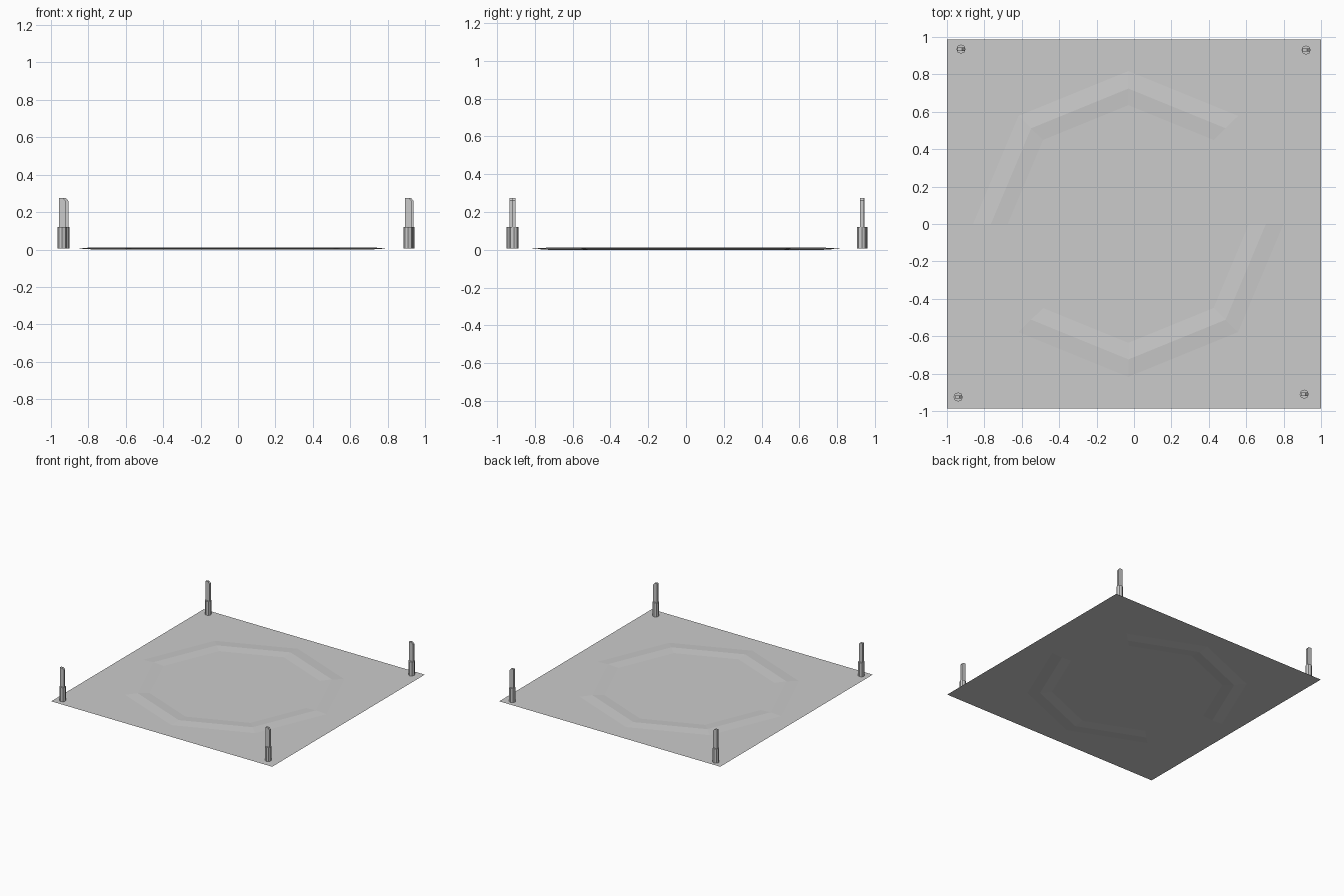
import bpy, bmesh, math

if "Cube" in bpy.data.objects:
    bpy.data.objects.remove(bpy.data.objects["Cube"])

Z0 = 0.006  # level of the thin floor sheet


def make(name, bm):
    bmesh.ops.recalc_face_normals(bm, faces=bm.faces)
    me = bpy.data.meshes.new(name)
    bm.to_mesh(me)
    bm.free()
    ob = bpy.data.objects.new(name, me)
    bpy.context.collection.objects.link(ob)
    return ob


# Thin floor sheet
bm = bmesh.new()
bm.faces.new([bm.verts.new((x, y, Z0)) for x, y in
              ((-1, -0.986), (1, -0.986), (1, 0.986), (-1, 0.986))])
make("floor_sheet", bm)

# Very flat eight-sided ring lying in the sheet
bm = bmesh.new()
profile = [(0.645, 0), (0.735, 0.006), (0.83, 0), (0.735, -0.006)]
rings = []
for i in range(8):
    a = i * math.tau / 8
    rings.append([bm.verts.new((-0.03 + r * math.cos(a), 0.985 * r * math.sin(a), Z0 + h))
                  for r, h in profile])
for i in range(8):
    p, q = rings[i], rings[(i + 1) % 8]
    for j in range(4):
        k = (j + 1) % 4
        bm.faces.new((p[j], q[j], q[k], p[k]))
make("flat_ring", bm)


# Corner posts: eight-sided socket with a flat blade, clipped on one top corner
def post(name, cx, cy):
    bm = bmesh.new()
    res = bmesh.ops.create_cone(bm, cap_ends=True, segments=8, radius1=0.0245,
                                radius2=0.0245, depth=0.114)
    bmesh.ops.translate(bm, verts=res["verts"], vec=(cx, cy, Z0 + 0.057))
    outline = [(-0.018, 0.12), (0.018, 0.12), (0.018, 0.26), (0.006, 0.275), (-0.018, 0.275)]
    front, back = ([bm.verts.new((cx + x, cy + dy, z)) for x, z in outline]
                   for dy in (-0.009, 0.009))
    bm.faces.new(front)
    bm.faces.new(back[::-1])
    for i in range(5):
        j = (i + 1) % 5
        bm.faces.new((front[i], back[i], back[j], front[j]))
    make(name, bm)


for name, x, y in (("post_back_left", -0.925, 0.935), ("post_back_right", 0.92, 0.93),
                   ("post_front_left", -0.94, -0.925), ("post_front_right", 0.91, -0.91)):
    post(name, x, y)
